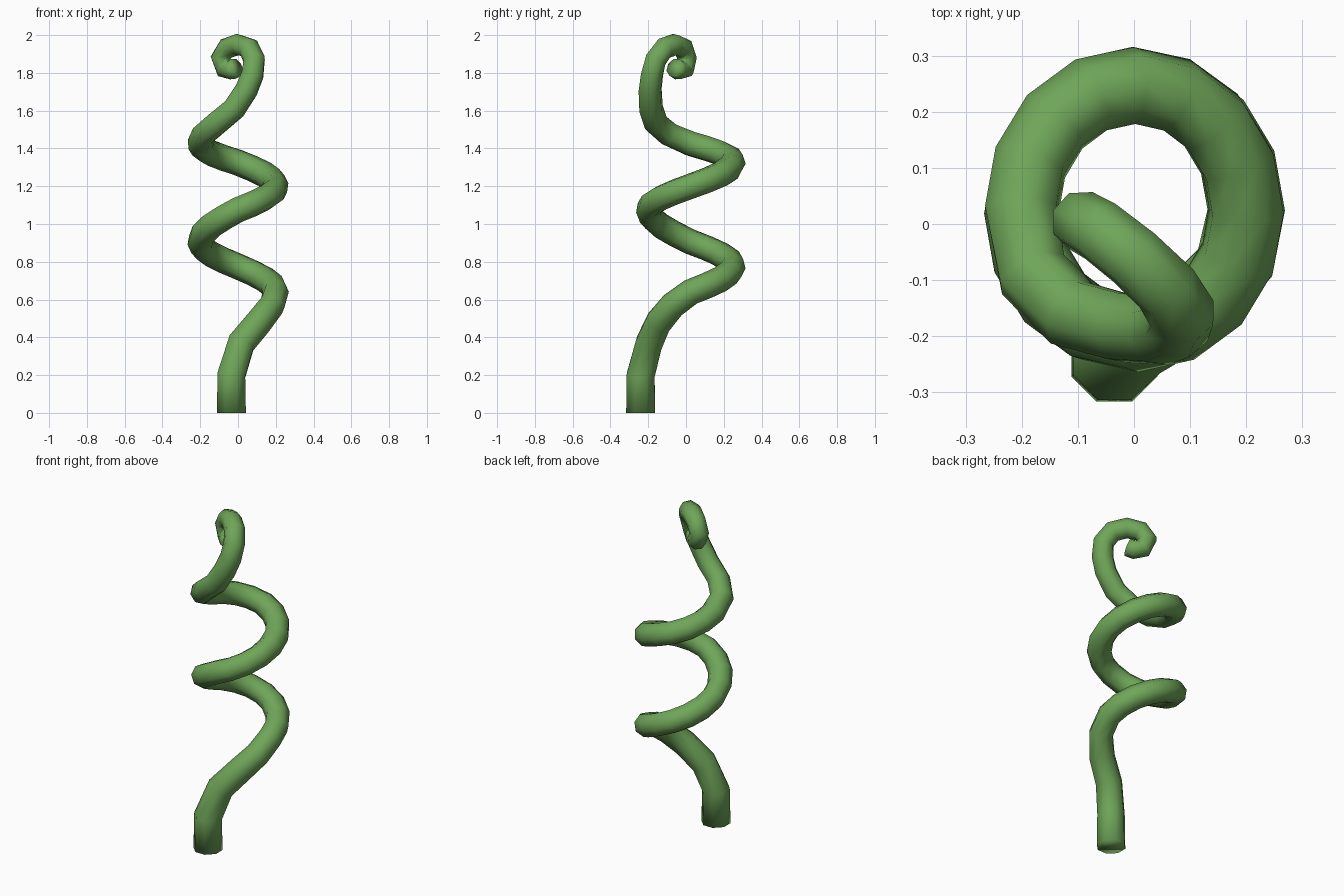
import bpy, bmesh
from math import sin, cos, pi, radians
from mathutils import Vector

cube = bpy.data.objects.get("Cube")
if cube:
    bpy.data.objects.remove(cube, do_unlink=True)

SIDES = 8
STEPS = 4  # rings per quarter turn
QUARTER_HEIGHTS = [0.64, 0.775, 0.905, 1.075, 1.2, 1.325, 1.425]

# Leaf green material
green = bpy.data.materials.new("vine_green")
green.use_nodes = True
colour = (0.16, 0.38, 0.10, 1)
green.diffuse_color = colour
green.node_tree.nodes["Principled BSDF"].inputs["Base Color"].default_value = colour


def coil_point(i):
    """Point on the rising spiral, which starts on the left side."""
    a = pi / 2 * i / STEPS
    q, part = divmod(i, STEPS)
    low = QUARTER_HEIGHTS[q]
    high = QUARTER_HEIGHTS[min(q + 1, len(QUARTER_HEIGHTS) - 1)]
    return (0.2 * cos(a), 0.025 + 0.222 * sin(a), low + (high - low) * part / STEPS)


# Upright stem, regular coil, then the curled tendril tip
stem = [(-0.035, -0.24, 0), (-0.035, -0.24, 0.2), (0.018, -0.195, 0.37),
        (0.11, -0.145, 0.48), (0.18, -0.07, 0.57)]
coil = [coil_point(i) for i in range(STEPS * (len(QUARTER_HEIGHTS) - 1) + 1)]
tip = [(-0.18, -0.09, 1.475), (-0.11, -0.16, 1.535), (-0.02, -0.185, 1.61),
       (0.045, -0.19, 1.71), (0.077, -0.18, 1.79), (0.086, -0.16, 1.87),
       (0.058, -0.115, 1.93), (0, -0.06, 1.95), (-0.06, -0.013, 1.93),
       (-0.093, 0.005, 1.88), (-0.07, -0.005, 1.823), (-0.035, -0.04, 1.815),
       (-0.008, -0.062, 1.83)]
path = [Vector(p) for p in stem + coil + tip]


def radius_at(i):
    if i < len(stem):
        return 0.083 - 0.003 * i
    if i < len(stem) + len(coil):
        return 0.069
    return 0.067 - 0.0013 * (i - len(stem) - len(coil))


def sweep(name, path, radius):
    """Sweep a polygon along the path without twisting it."""
    bm = bmesh.new()
    side, rings, last = Vector((1, 0, 0)), [], len(path) - 1
    for i, p in enumerate(path):
        before = (p - path[max(i - 1, 0)]).normalized()
        after = (path[min(i + 1, last)] - p).normalized()
        tangent = (before + after).normalized()
        side = (side - tangent * side.dot(tangent)).normalized()
        up = tangent.cross(side)
        r = radius(i)
        ring = []
        for k in range(SIDES):
            a = 2 * pi * (k + 0.5) / SIDES
            ring.append(bm.verts.new(p + r * (cos(a) * side + sin(a) * up)))
        rings.append(ring)
    for lower, upper in zip(rings, rings[1:]):
        for k in range(SIDES):
            n = (k + 1) % SIDES
            bm.faces.new((lower[k], lower[n], upper[n], upper[k]))
    bm.faces.new(rings[0][::-1])
    bm.faces.new(rings[-1])
    mesh = bpy.data.meshes.new(name)
    bm.to_mesh(mesh)
    bm.free()
    mesh.materials.append(green)
    obj = bpy.data.objects.new(name, mesh)
    bpy.context.collection.objects.link(obj)
    return obj


# Shading runs softly over the end caps too
vine = sweep("curled_vine", path, radius_at)
bpy.ops.object.select_all(action="DESELECT")
vine.select_set(True)
bpy.context.view_layer.objects.active = vine
bpy.ops.object.shade_smooth_by_angle(angle=radians(120))
